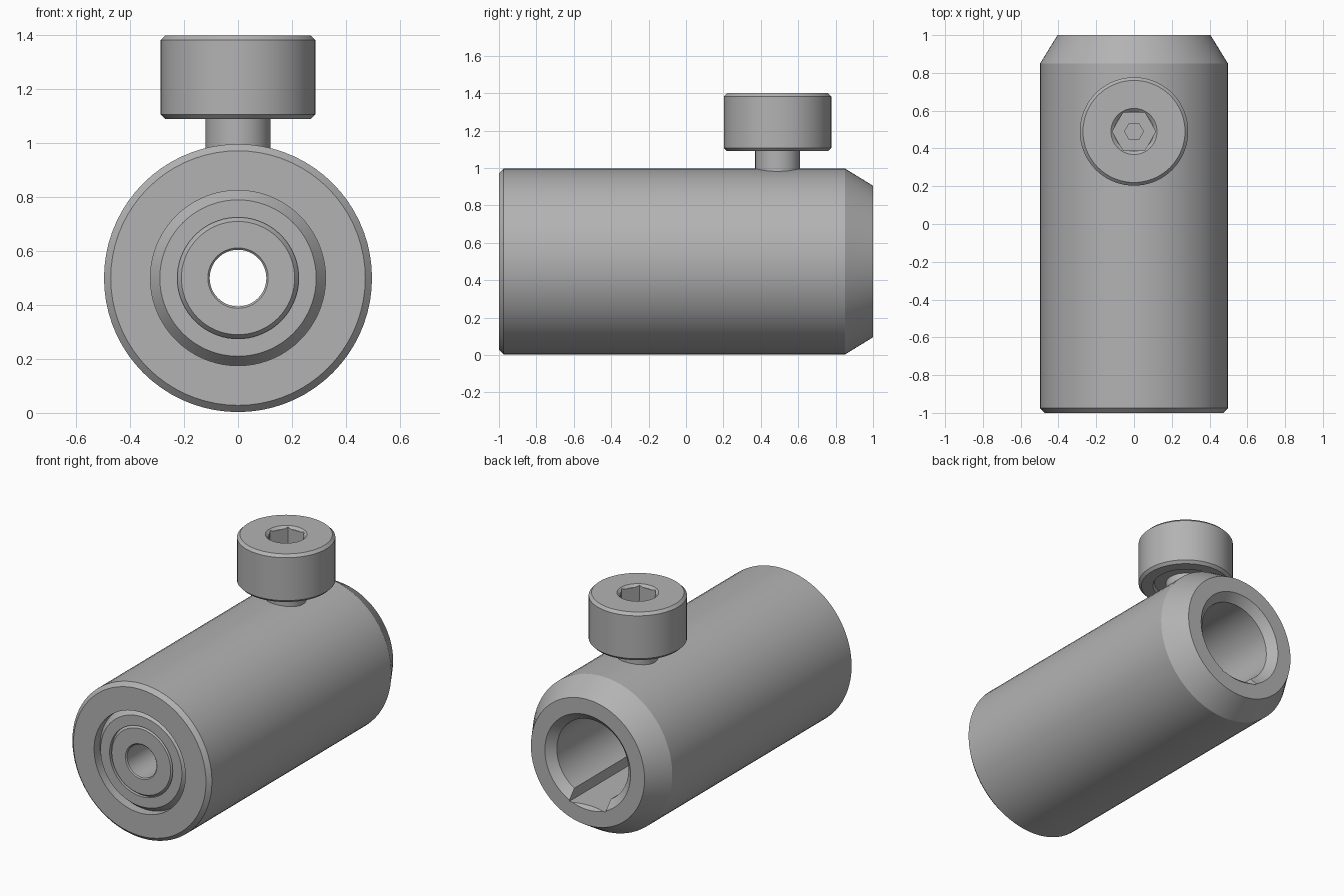
import bpy, bmesh, math
from mathutils import Matrix

cube = bpy.data.objects.get("Cube")
if cube:
    bpy.data.objects.remove(cube)

steel = bpy.data.materials.new("steel_grey")
steel.use_nodes = True
GREY = (0.45, 0.45, 0.45, 1)
steel.diffuse_color = GREY
steel.node_tree.nodes["Principled BSDF"].inputs["Base Color"].default_value = GREY

ALONG_Y = Matrix.Translation((0, 0, 0.5)) @ Matrix.Rotation(-math.pi / 2, 4, "X")
UPRIGHT = Matrix.Translation((0, 0.49, 0))


def make_object(name, bm):
    bmesh.ops.recalc_face_normals(bm, faces=bm.faces)
    mesh = bpy.data.meshes.new(name)
    bm.to_mesh(mesh)
    bm.free()
    mesh.materials.append(steel)
    obj = bpy.data.objects.new(name, mesh)
    bpy.context.collection.objects.link(obj)
    return obj


def lathe(name, profile, frame, segments=72):
    """Revolve (radius, height) points; a closed loop unless it meets the axis."""
    bm = bmesh.new()
    verts = [bm.verts.new((r, 0, h)) for r, h in profile]
    edges = [bm.edges.new(pair) for pair in zip(verts, verts[1:])]
    if profile[0][0] > 0:
        edges.append(bm.edges.new((verts[-1], verts[0])))
    bmesh.ops.spin(bm, geom=verts + edges, axis=(0, 0, 1), cent=(0, 0, 0),
                   angle=2 * math.pi, steps=segments, use_merge=False)
    bmesh.ops.remove_doubles(bm, verts=bm.verts, dist=1e-5)
    bm.transform(frame)
    return make_object(name, bm)


def cut(target, cutter):
    """Carve the cutter out of the target and discard it."""
    mod = target.modifiers.new("cut", "BOOLEAN")
    mod.operation = "DIFFERENCE"
    mod.solver = "EXACT"
    mod.object = cutter
    bpy.context.view_layer.update()
    graph = bpy.context.evaluated_depsgraph_get()
    mesh = bpy.data.meshes.new_from_object(target.evaluated_get(graph))
    target.modifiers.clear()
    target.data = mesh
    bpy.data.objects.remove(cutter)


def hex_cutter(radius, low, high):
    bm = bmesh.new()
    bmesh.ops.create_cone(bm, cap_ends=True, segments=6, radius1=radius,
                          radius2=radius, depth=high - low)
    bm.transform(UPRIGHT @ Matrix.Translation((0, 0, (low + high) / 2))
                 @ Matrix.Rotation(math.pi / 6, 4, "Z"))
    return make_object("hex_cutter", bm)


# Sleeve: chamfered nose, tapered tail, wide rear bore with a bevelled mouth
sleeve = lathe("sleeve", [
    (0.325, -1), (0.472, -1), (0.497, -0.975), (0.497, 0.85), (0.405, 1),
    (0.305, 1), (0.255, 0.95), (0.255, -0.7), (0.325, -0.7)], ALONG_Y)

# Keyway along the bottom of the bore
bm = bmesh.new()
bmesh.ops.create_cube(bm, size=1, matrix=Matrix.Translation((0, 0.3, 0.33))
                      @ Matrix.Diagonal((0.26, 1.5, 0.23, 1)))
cut(sleeve, make_object("keyway_cutter", bm))

# Nose insert: bevelled outer ring and a central bush with a through hole
insert_ring = lathe("insert_ring", [
    (0.225, -0.985), (0.29, -0.985), (0.325, -0.94), (0.325, -0.7),
    (0.225, -0.7)], ALONG_Y)
centre_bush = lathe("centre_bush", [
    (0.112, -0.985), (0.21, -0.985), (0.225, -0.965), (0.225, -0.7),
    (0.105, -0.7), (0.105, -0.978)], ALONG_Y)

# Clamp screw: stem, undercut head and countersunk socket
screw = lathe("clamp_screw", [
    (0, 0.78), (0.12, 0.78), (0.12, 1.11), (0.19, 1.11), (0.2, 1.09),
    (0.27, 1.09), (0.287, 1.107), (0.287, 1.383), (0.27, 1.4),
    (0.122, 1.4), (0.105, 1.385), (0, 1.385)], UPRIGHT)
cut(screw, hex_cutter(0.115, 1.24, 1.5))
cut(screw, hex_cutter(0.05, 1.15, 1.3))

# Smooth round walls, crisp edges
bpy.ops.object.select_all(action="DESELECT")
for part in (sleeve, insert_ring, centre_bush, screw):
    part.select_set(True)
bpy.context.view_layer.objects.active = sleeve
bpy.ops.object.shade_smooth_by_angle(angle=math.radians(25))
